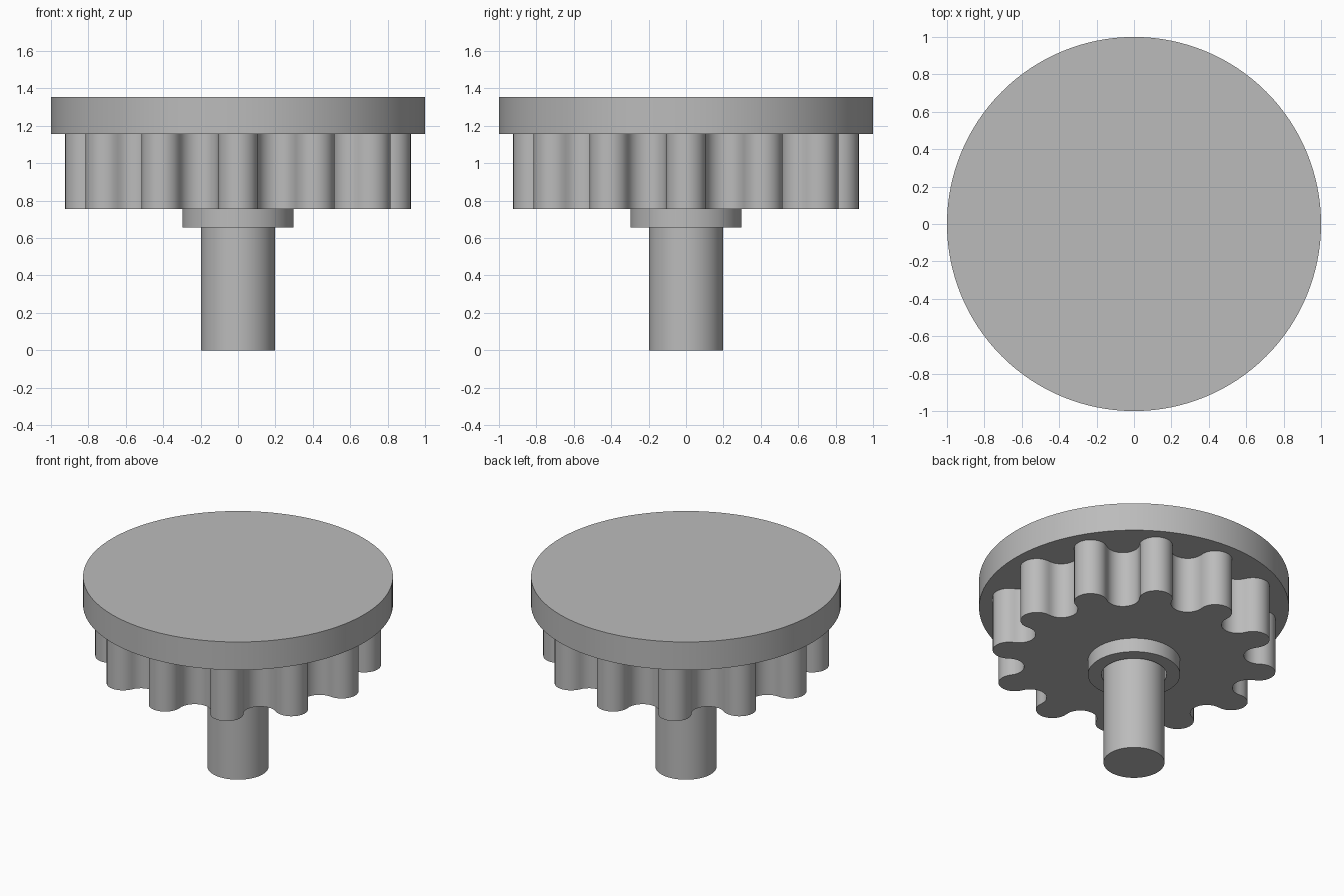
import bpy
import bmesh
from math import sin, cos, pi, radians
from mathutils import Vector

cube = bpy.data.objects.get("Cube")
if cube:
    bpy.data.objects.remove(cube, do_unlink=True)

grey = bpy.data.materials.new("light_grey")
grey.use_nodes = True
colour = (0.5, 0.5, 0.5, 1)
grey.diffuse_color = colour
grey.node_tree.nodes["Principled BSDF"].inputs["Base Color"].default_value = colour


def circle(radius, count=96):
    return [Vector((radius * cos(2 * pi * i / count), radius * sin(2 * pi * i / count)))
            for i in range(count)]


def finish(name, bm):
    bmesh.ops.recalc_face_normals(bm, faces=bm.faces[:])
    mesh = bpy.data.meshes.new(name)
    bm.to_mesh(mesh)
    bm.free()
    mesh.materials.append(grey)
    obj = bpy.data.objects.new(name, mesh)
    bpy.context.collection.objects.link(obj)
    bpy.ops.object.select_all(action="DESELECT")
    obj.select_set(True)
    bpy.context.view_layer.objects.active = obj
    bpy.ops.object.shade_smooth_by_angle(angle=radians(30))
    return obj


def extruded(name, outline, bottom, top):
    """Solid prism made from a flat outline."""
    bm = bmesh.new()
    face = bm.faces.new([bm.verts.new((p.x, p.y, bottom)) for p in outline])
    result = bmesh.ops.extrude_face_region(bm, geom=[face], use_keep_orig=True)
    verts = [v for v in result["geom"] if isinstance(v, bmesh.types.BMVert)]
    bmesh.ops.translate(bm, verts=verts, vec=(0, 0, top - bottom))
    return finish(name, bm)


def ring(name, outer, inner, bottom, top):
    """Collar with an open bore."""
    bm = bmesh.new()
    loops = [[bm.verts.new((p.x, p.y, z)) for p in circle(r)]
             for r, z in ((outer, bottom), (outer, top), (inner, top), (inner, bottom))]
    for a, b in zip(loops, loops[1:] + loops[:1]):
        for i in range(len(a)):
            j = (i + 1) % len(a)
            bm.faces.new((a[i], a[j], b[j], b[i]))
    return finish(name, bm)


def gear_outline(teeth, pitch, steps=14):
    """Round teeth and round valleys that meet on the pitch circle."""
    points = []
    half = pi / teeth
    r = pitch * sin(half / 2)
    for k in range(2 * teeth):
        angle = k * half
        centre = Vector((cos(angle), sin(angle))) * pitch
        bulge = 1 if k % 2 == 0 else -1
        outward = Vector((cos(angle), sin(angle))) * bulge
        along = Vector((-sin(angle), cos(angle)))
        # arc ends lean inward to touch the neighbouring arcs
        lean = half / 2 * bulge
        for s in range(steps):
            t = -pi / 2 - lean + (pi + 2 * lean) * s / steps
            points.append(centre + r * (outward * cos(t) + along * sin(t)))
    return points


extruded("top_disc", circle(1.0, 128), 1.155, 1.355)
extruded("gear", gear_outline(12, 0.818), 0.755, 1.155)
ring("collar", 0.298, 0.21, 0.655, 0.755)
extruded("shaft", circle(0.197), 0, 0.755)
